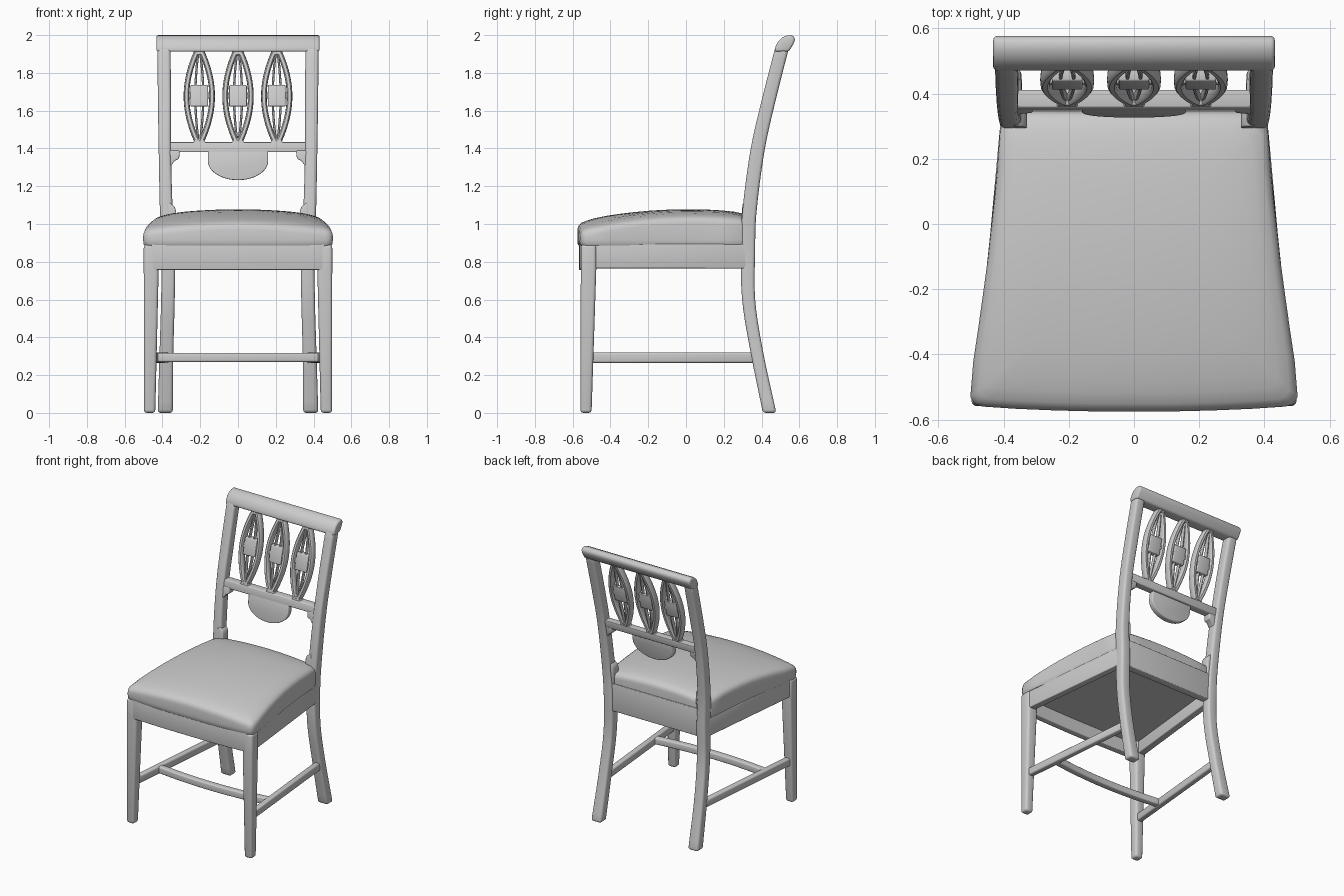
import bpy, bmesh
from math import sin, cos, pi, radians

if "Cube" in bpy.data.objects:
    bpy.data.objects.remove(bpy.data.objects["Cube"])

def loft(name, rings, bevel=0.0, segs=3):
    """Skin a list of equal-length closed rings, cap both ends, bevel and smooth."""
    bm = bmesh.new()
    vs = [[bm.verts.new(p) for p in r] for r in rings]
    n = len(rings[0])
    for a, b in zip(vs, vs[1:]):
        for i in range(n):
            j = (i + 1) % n
            bm.faces.new((a[i], a[j], b[j], b[i]))
    bm.faces.new(vs[0])
    bm.faces.new(vs[-1])
    bmesh.ops.recalc_face_normals(bm, faces=bm.faces)
    me = bpy.data.meshes.new(name)
    bm.to_mesh(me)
    bm.free()
    ob = bpy.data.objects.new(name, me)
    bpy.context.collection.objects.link(ob)
    bpy.ops.object.select_all(action='DESELECT')
    ob.select_set(True)
    bpy.context.view_layer.objects.active = ob
    if bevel:
        m = ob.modifiers.new("bevel", 'BEVEL')
        m.width, m.segments, m.angle_limit = bevel, segs, radians(40)
        bpy.ops.object.modifier_apply(modifier=m.name)
    bpy.ops.object.shade_smooth_by_angle(angle=radians(45))
    return ob

def rect(x0, x1, y0, y1, z):
    return [(x0, y0, z), (x1, y0, z), (x1, y1, z), (x0, y1, z)]

# Back post sections: z, front y, back y, inner x, outer x
POST = [(0, .407, .478, .345, .425), (.33, .34, .407, .342, .415),
        (.6, .297, .366, .335, .407), (.86, .291, .366, .333, .405),
        (1.05, .297, .372, .345, .413), (1.395, .342, .417, .355, .42),
        (1.66, .402, .476, .355, .424), (1.94, .474, .547, .357, .427)]

def post(z):
    """Smoothly interpolated post section at height z: yf, yb, xin, xout."""
    k = max(i for i in range(len(POST) - 1) if POST[i][0] <= z or i == 0)
    a, b = POST[k], POST[k + 1]
    p, q = POST[max(k - 1, 0)], POST[min(k + 2, len(POST) - 1)]
    h = b[0] - a[0]
    t = (z - a[0]) / h
    out = []
    for c in range(1, 5):
        ma = (b[c] - p[c]) / (b[0] - p[0]) * h
        mb = (q[c] - a[c]) / (q[0] - a[0]) * h
        out.append((2*t**3 - 3*t**2 + 1) * a[c] + (t**3 - 2*t*t + t) * ma
                   + (3*t*t - 2*t**3) * b[c] + (t**3 - t*t) * mb)
    return out

def panel(name, outline, front, thick, bevel=.006):
    """Board cut to an xz outline that follows the curve of the back."""
    ring = lambda o: [(x, post(z)[0] + o, z) for x, z in outline]
    return loft(name, [ring(front), ring(front + thick)], bevel)

def ribbon(name, pts, w, d):
    """Rounded strip swept along xz points on the centre surface of the back."""
    rings = []
    for i, (x, z) in enumerate(pts):
        a, b = pts[max(i - 1, 0)], pts[min(i + 1, len(pts) - 1)]
        tx, tz = b[0] - a[0], b[1] - a[1]
        l = (tx * tx + tz * tz) ** .5
        yf, yb = post(z)[:2]
        ring = []
        for k in range(10):
            c, s = cos(k * pi / 5), sin(k * pi / 5)
            u = w / 2 * abs(c) ** .6 * (1 if c > 0 else -1)
            v = d / 2 * abs(s) ** .6 * (1 if s > 0 else -1)
            ring.append((x + tz / l * u, (yf + yb) / 2 + v, z - tx / l * u))
        rings.append(ring)
    return loft(name, rings)

for s, side in ((-1, "left"), (1, "right")):
    # Curved back leg and post in one piece
    rings = []
    for i in range(33):
        z = 1.94 * i / 32
        yf, yb, xi, xo = post(z)
        rings.append(rect(s * xi, s * xo, yf, yb, z))
    loft(side + "_back_post", rings, .016)
    # Tapered front leg
    loft(side + "_front_leg", [rect(s * .438, s * .498, -.559, -.5, 0),
                               rect(s * .42, s * .499, -.557, -.475, .76),
                               rect(s * .42, s * .499, -.557, -.475, .89)], .016)
    # Side apron
    loft(side + "_apron", [[(s * .44, -.5, z), (s * .491, -.5, z), (s * .404, .32, z), (s * .355, .32, z)]
                           for z in (.765, .895)], .006)
    # Side stretcher
    loft(side + "_stretcher", [[(s * (x - .021), y, .265), (s * (x + .021), y, .265),
                                (s * (x + .021), y, .32), (s * (x - .021), y, .32)]
                               for x, y in ((.465, -.52), (.383, .375))], .01)
    # Shaped brackets under the middle rail and above the seat
    panel(side + "_upper_bracket", [(s * x, z) for x, z in (
        (.37, 1.30), (.35, 1.315), (.335, 1.335), (.312, 1.345), (.307, 1.39), (.37, 1.39))], .006, .055)
    panel(side + "_lower_bracket", [(s * x, z) for x, z in (
        (.37, .95), (.328, .95), (.328, 1.07), (.335, 1.09), (.352, 1.105), (.37, 1.115))], -.003, .065)

# Front apron, gently bowed
xs = [-.46 + .92 * i / 12 for i in range(13)]
bow = lambda x: -.567 + .05 * x * x
loft("front_apron", [[(x, bow(x), .757), (x, bow(x) + .045, .757), (x, bow(x) + .045, .895), (x, bow(x), .895)]
                     for x in xs], .005)
loft("back_apron", [rect(-.36, .36, .3, .355, z) for z in (.765, .96)], .005)

# Panel under the cushion
loft("seat_bottom", [[(-.46, -.53, z), (.46, -.53, z), (.37, .32, z), (-.37, .32, z)] for z in (.85, .89)])

# Bowed cross stretcher
cross = lambda x: -.3 + .16 * x * x
loft("cross_stretcher", [[(x, cross(x) - .023, .27), (x, cross(x) + .023, .27),
                          (x, cross(x) + .023, .318), (x, cross(x) - .023, .318)]
                         for x in [-.44 + .88 * i / 16 for i in range(17)]], .009)

# Domed cushion: scaled copies of one outline
half = [(0, -.575), (.12, -.575), (.24, -.572), (.36, -.567), (.465, -.56), (.49, -.552), (.502, -.53),
        (.493, -.42), (.478, -.32), (.464, -.22), (.449, -.11), (.437, 0), (.427, .09), (.419, .18),
        (.411, .29), (.39, .325), (.34, .345), (.23, .345), (.12, .345), (0, .345)]
outline = half + [(-x, y) for x, y in half[-2:0:-1]]
rings = []
for k, z in ((.95, .885), (.985, .885), (.997, .895), (1, .915)):
    rings.append([(x * k, -.1 + (y + .1) * k, z) for x, y in outline])
for k, drop in ((1, .046), (.994, .032), (.98, .021), (.95, .012), (.88, .006), (.8, .002),
                (.65, 0), (.5, 0), (.35, 0), (.2, 0), (.08, 0)):
    ring = []
    for x, y in outline:
        x, y = x * k, -.1 + (y + .1) * k
        ring.append((x, y, 1.078 - .185 * (y - .01) ** 2 - .16 * x * x - drop))
    rings.append(ring)
loft("seat_cushion", rings)

# Rolled top rail
roll = [(.468, 1.912), (.474, 1.94), (.488, 1.967), (.51, 1.988), (.535, 1.998), (.558, 2.0),
        (.573, 1.992), (.577, 1.975), (.569, 1.953), (.555, 1.93), (.542, 1.912)]
loft("top_rail", [[(x, y, z) for y, z in roll] for x in (-.432, .432)], .012)

# Middle rail with hanging half-round ornament
panel("middle_rail", [(-.37, 1.38), (.37, 1.38), (.37, 1.433), (-.37, 1.433)], .008, .055)
arc = [(.16 * cos(pi * i / 20), 1.335 - .103 * sin(pi * i / 20)) for i in range(21)]
panel("half_round_ornament", [(.16, 1.39)] + arc + [(-.16, 1.39)], .008, .04)

# Three pierced lens-shaped splats
Z0, Z1, N = 1.435, 1.918, 24
for cx, tag in ((-.205, "left"), (0, "middle"), (.205, "right")):
    def bowed(base, amp):
        return [(cx + base + amp * sin(pi * i / N) ** .85, Z0 + (Z1 - Z0) * i / N) for i in range(N + 1)]
    for s, e in ((-1, "a"), (1, "b")):
        ribbon(f"{tag}_splat_frame_{e}", bowed(s * .008, s * .06), .03, .052)
        ribbon(f"{tag}_splat_inner_bar_{e}", bowed(s * .003, s * .018), .012, .028)
    # Centre block with cross bar, and flared feet at both ends
    panel(tag + "_splat_block", [(cx - .047, 1.622), (cx + .047, 1.622), (cx + .047, 1.735), (cx - .047, 1.735)],
          .018, .038)
    panel(tag + "_splat_cross_bar", [(cx - .066, 1.665), (cx + .066, 1.665), (cx + .066, 1.695), (cx - .066, 1.695)],
          .022, .03, .004)
    for za, zb in ((1.428, 1.455), (1.918, 1.895)):
        panel(tag + "_splat_foot", [(cx - .035, za), (cx + .035, za), (cx + .018, zb), (cx - .018, zb)],
              .012, .048, .003)
